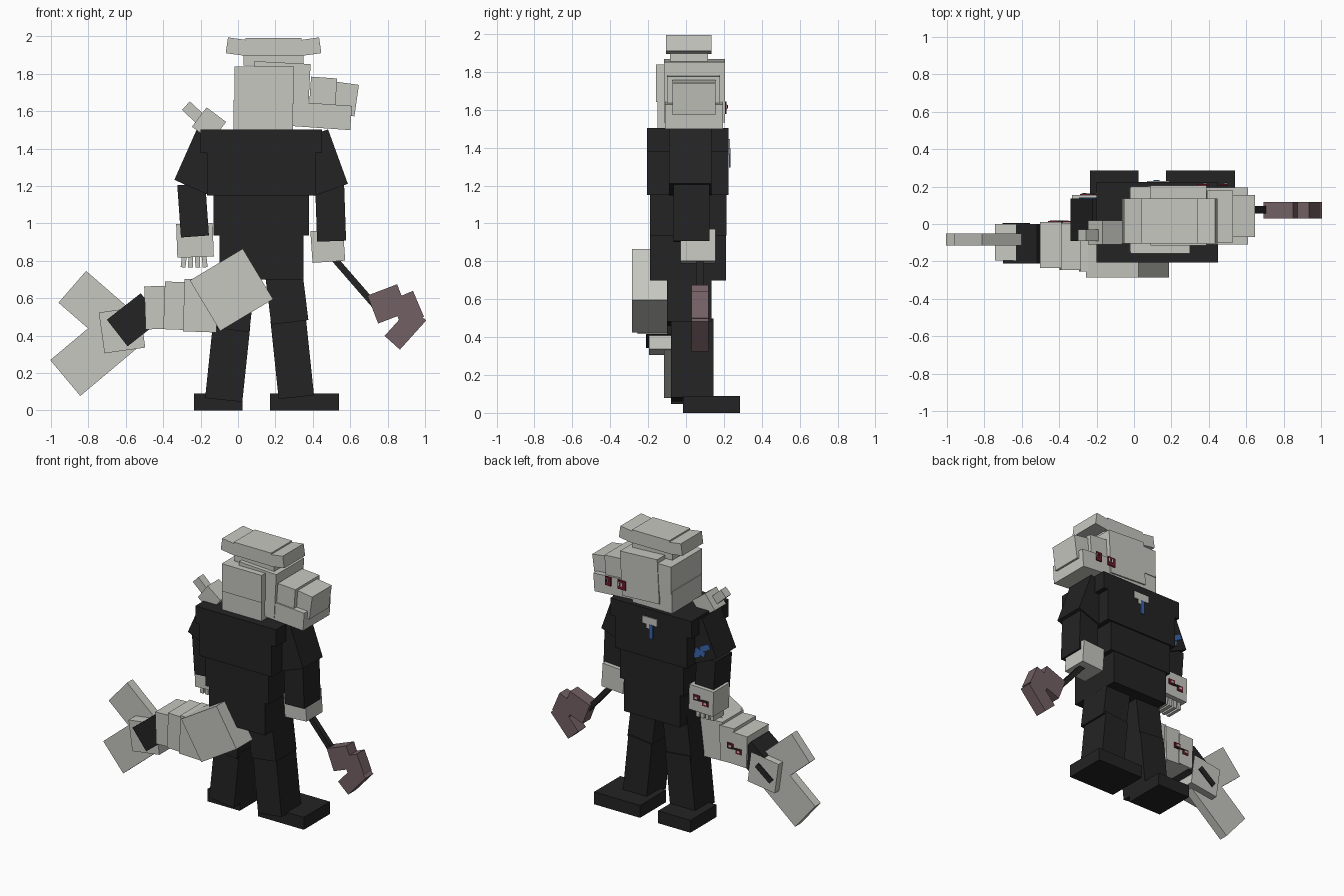
import bpy
from math import radians
from mathutils import Matrix, Vector

default_cube = bpy.data.objects.get("Cube")
if default_cube:
    bpy.data.objects.remove(default_cube)


def material(name, red, green, blue):
    mat = bpy.data.materials.new(name)
    mat.use_nodes = True
    mat.diffuse_color = (red, green, blue, 1)
    shader = mat.node_tree.nodes["Principled BSDF"]
    shader.inputs["Base Color"].default_value = (red, green, blue, 1)
    shader.inputs["Roughness"].default_value = 0.9
    return mat


bone = material("pale_grey", .56, .57, .52)
black = material("charcoal_black", .017, .017, .018)
brown = material("dull_mauve_brown", .17, .115, .125)
crimson = material("dark_red", .15, .01, .02)
blue = material("ink_blue", .04, .13, .42)

FACES = [(0, 1, 3, 2), (4, 6, 7, 5), (0, 4, 5, 1),
         (2, 3, 7, 6), (0, 2, 6, 4), (1, 5, 7, 3)]


def box(name, mat, at, size, depth, tilt=0):
    """Box centred at (x, z), sized (width, height), spanning depth in y, tilted in the xz plane."""
    half_x, half_z = size[0] / 2, size[1] / 2
    spin = Matrix.Rotation(radians(-tilt), 3, "Y")
    centre = Vector((at[0], 0, at[1]))
    verts = [centre + spin @ Vector((x, y, z))
             for x in (-half_x, half_x) for y in depth for z in (-half_z, half_z)]
    mesh = bpy.data.meshes.new(name)
    mesh.from_pydata(verts, [], FACES)
    mesh.materials.append(mat)
    obj = bpy.data.objects.new(name, mesh)
    bpy.context.collection.objects.link(obj)
    return obj


def plate(name, mat, at, size, surface, tilt=0):
    """Thin painted detail on a surface facing +y."""
    return box(name, mat, at, size, (surface - .002, surface + .006), tilt)


def wound(name, at, surface, tilt=0):
    """Jagged red mark with pale slivers and a dark line."""
    x, z = at
    for side in (-1, 1):
        plate(name + "_red", crimson, (x + side * .035, z + side * .012), (.05, .04), surface, tilt)
        plate(name + "_sliver", bone, (x + side * .035, z + side * .012), (.02, .015), surface + .004, tilt)
    plate(name + "_line", black, (x, z), (.1, .01), surface + .002, tilt)


# Torso
TORSO = (-.205, .225)
box("shoulder_yoke", black, (.125, 1.44), (.65, .125), TORSO)
box("chest", black, (.125, 1.325), (.58, .35), TORSO)
box("waist", black, (.125, 1.045), (.51, .22), (-.19, .215))
box("hips", black, (.125, .82), (.45, .24), (-.19, .21))

# Chest badge with a drip
plate("badge", bone, (.13, 1.42), (.12, .05), TORSO[1])
plate("badge_lower", bone, (.13, 1.385), (.05, .04), TORSO[1])
plate("badge_drip", blue, (.12, 1.345), (.03, .1), TORSO[1] + .003)

# Legs and feet
THIGH, SHIN, FOOT = (-.1, .135), (-.08, .145), (-.015, .285)
box("left_thigh", black, (.26, .61), (.2, .28), THIGH, 7)
box("right_thigh", black, (-.02, .59), (.2, .32), THIGH, -7)
box("left_shin", black, (.29, .28), (.19, .42), SHIN, 6)
box("right_shin", black, (-.055, .26), (.2, .41), SHIN, -6)
box("left_foot", black, (.355, .045), (.37, .09), FOOT)
box("right_foot", black, (-.105, .045), (.26, .09), FOOT)

# Arms and hands
UPPER, LOWER, HAND = (-.09, .135), (-.065, .125), (-.03, .155)
box("left_upper_arm", black, (.445, 1.325), (.19, .31), UPPER, 20)
box("right_upper_arm", black, (-.19, 1.325), (.2, .29), UPPER, -24)
box("left_forearm", black, (.495, 1.06), (.155, .31), LOWER, 2)
box("right_forearm", black, (-.24, 1.07), (.15, .28), LOWER, 4)
box("left_hand", bone, (.48, .88), (.175, .17), HAND, 4)
box("right_hand", bone, (-.23, .91), (.195, .18), HAND, 2)
for i in range(4):
    box("right_finger", bone, (-.29 + i * .037, .8), (.026, .07), (.0, .12), i * 4 - 6)
wound("hand_wound", (-.23, .91), HAND[1])

# Ink mark on the upper arm
for x, z, tilt in ((-.25, 1.29, -30), (-.21, 1.25, 15), (-.17, 1.22, -25)):
    plate("arm_ink", blue, (x, z), (.08, .035), UPPER[1], tilt)

# Fin rising over the right shoulder
box("shoulder_fin_base", bone, (-.155, 1.53), (.13, .13), (-.11, .02), -37)
box("shoulder_fin_tip", bone, (-.22, 1.575), (.16, .062), (-.09, -.03), -43)

# Head, looking toward the left side
box("skull_lower", bone, (.135, 1.58), (.32, .16), (-.15, .195))
box("skull_upper", bone, (.14, 1.74), (.32, .2), (-.158, .2))
box("brow", bone, (.23, 1.7), (.3, .32), (-.115, .205), -3)
box("jaw", bone, (.445, 1.575), (.32, .13), (-.11, .195), -4)
box("snout", bone, (.455, 1.7), (.14, .16), (-.1, .18), -4)
box("nose", bone, (.575, 1.665), (.12, .17), (-.07, .155), -8)

# Eye sockets on the visible cheek
for x, width in ((.37, .065), (.48, .045)):
    plate("eye_socket", crimson, (x, 1.61), (width, .065), .207)
    plate("eye_white", bone, (x + .01, 1.615), (width / 2, .025), .211)
    plate("eye_pupil", black, (x + .01, 1.615), (.012, .018), .215)

# Hat with upturned ends
HAT = (-.105, .135)
box("hat_stem", bone, (.19, 1.89), (.32, .09), (-.085, .115))
box("hat_middle", bone, (.19, 1.945), (.3, .095), HAT)
for side in (-1, 1):
    box("hat_end", bone, (.19 + side * .195, 1.945), (.11, .085), HAT, side * 8)

# Tail, from the body outward
box("tail_root", bone, (-.035, .645), (.33, .315), (-.285, -.07), 31)
box("tail_ring_inner", bone, (-.2, .56), (.18, .28), (-.255, -.01), -2)
box("tail_ring_middle", bone, (-.335, .56), (.12, .255), (-.245, .005), -2)
box("tail_ring_outer", bone, (-.44, .55), (.115, .23), (-.235, .012), 2)
box("tail_band", black, (-.555, .485), (.23, .18), (-.212, -.002), 38)
box("tail_cuff", bone, (-.62, .43), (.22, .22), (-.195, .0), 8)
plate("cuff_slot", black, (-.63, .43), (.15, .045), .0, 38)
wound("tail_wound", (-.4, .55), .01)
FIN = (-.115, -.05)
box("tail_fin_upper", bone, (-.735, .53), (.4, .225), FIN, -41)
box("tail_fin_lower", bone, (-.755, .315), (.44, .25), FIN, 40)

# Hammer held in the left hand
SHAFT, STEEL = (.055, .095), (.03, .118)
box("hammer_handle", black, (.62, .69), (.035, .33), SHAFT, 41)
box("hammer_block", brown, (.8, .57), (.17, .16), STEEL, 21)
box("hammer_neck", brown, (.905, .545), (.13, .15), STEEL, 23)
box("hammer_claw", brown, (.895, .44), (.11, .21), STEEL, -42)
